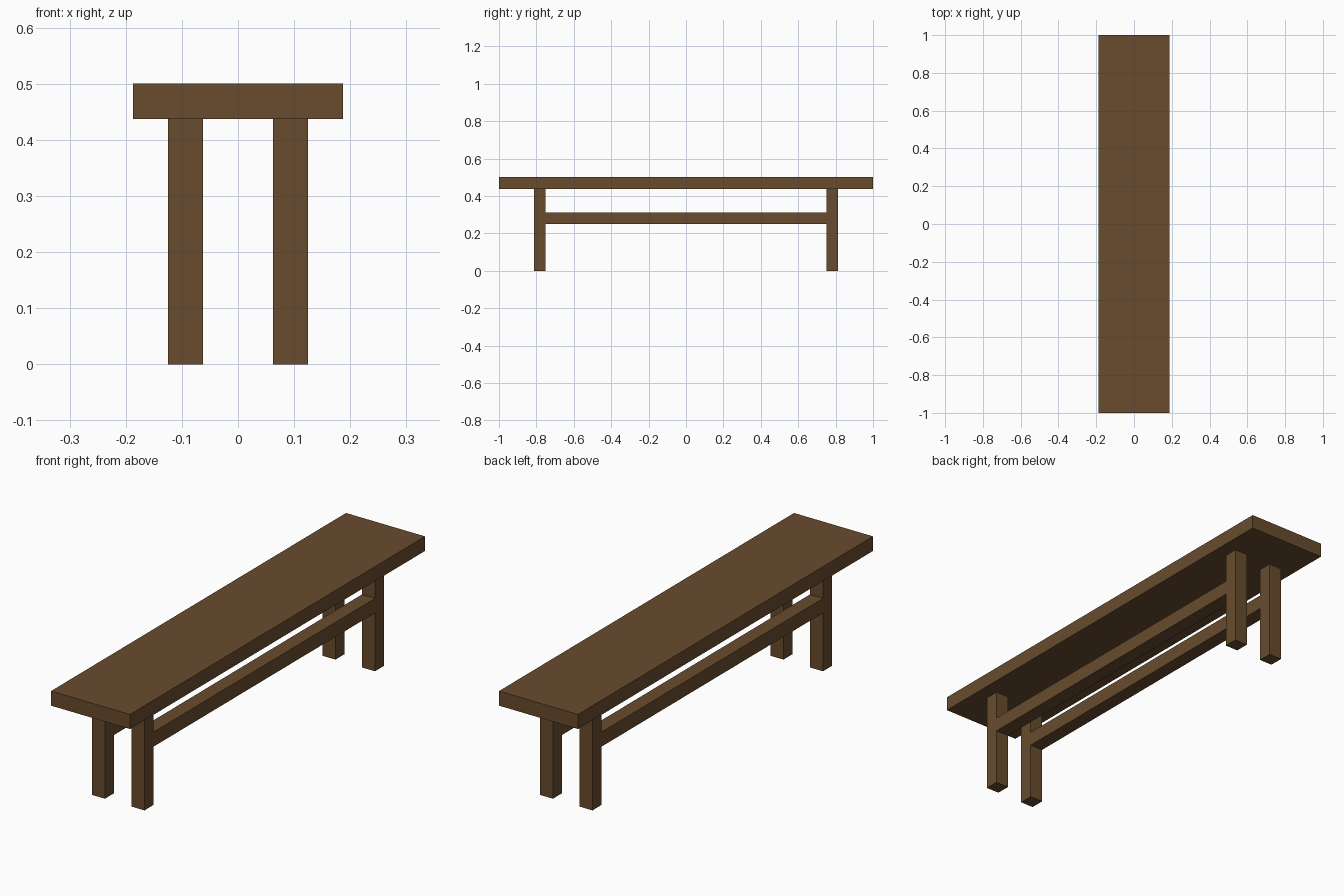
import bpy
import bmesh
from mathutils import Vector

if "Cube" in bpy.data.objects:
    bpy.data.objects.remove(bpy.data.objects["Cube"], do_unlink=True)

# One flat brown for the whole bench
wood = bpy.data.materials.new("brown_wood")
wood.use_nodes = True
color = (0.14, 0.072, 0.027, 1)
wood.diffuse_color = color
bsdf = next(n for n in wood.node_tree.nodes if n.type == 'BSDF_PRINCIPLED')
bsdf.inputs["Base Color"].default_value = color
bsdf.inputs["Roughness"].default_value = 0.9

UNIT = 1 / 16  # plank and post thickness


def box(name, center, size):
    """Axis-aligned box, measured in plank thicknesses."""
    bm = bmesh.new()
    bmesh.ops.create_cube(bm, size=1)
    bmesh.ops.scale(bm, vec=Vector(size) * UNIT, verts=bm.verts)
    mesh = bpy.data.meshes.new(name)
    bm.to_mesh(mesh)
    bm.free()
    mesh.materials.append(wood)
    obj = bpy.data.objects.new(name, mesh)
    obj.location = Vector(center) * UNIT
    bpy.context.collection.objects.link(obj)
    return obj


# Seat plank
box("seat", (0, 0, 7.5), (6, 32, 1))

for side, x in (("left", 1.5), ("right", -1.5)):
    # Legs at both ends
    for end, y in (("front", -12.5), ("back", 12.5)):
        box(f"{end}_{side}_leg", (x, y, 3.5), (1, 1, 7))
    # Long rail between the legs
    box(f"{side}_rail", (x, 0, 4.5), (1, 24, 1))
